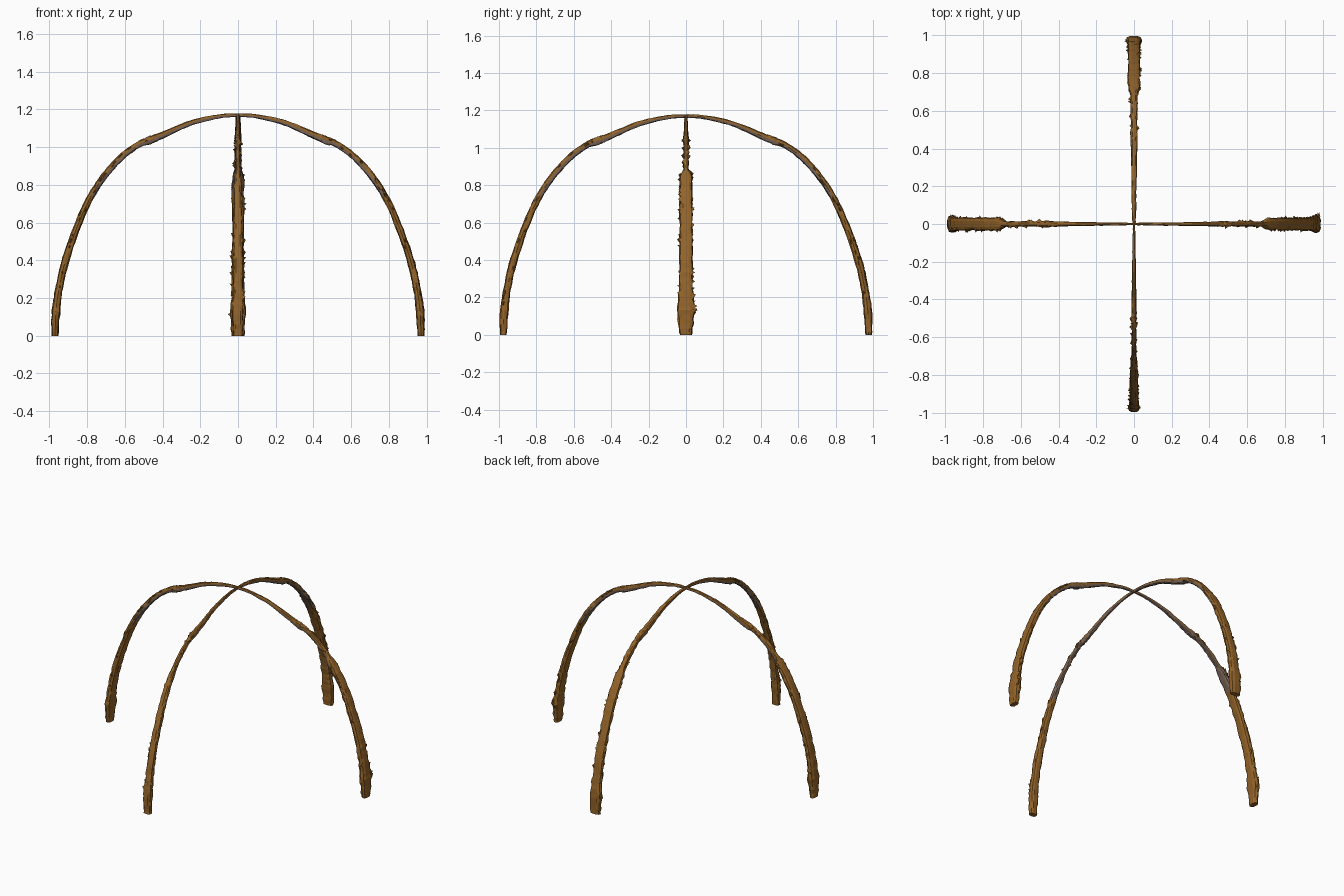
import bpy, bmesh, math, random
from mathutils import Vector

if "Cube" in bpy.data.objects:
    bpy.data.objects.remove(bpy.data.objects["Cube"])

random.seed(4)

def material(name, col):
    m = bpy.data.materials.new(name)
    m.diffuse_color = (*col, 1)
    m.use_nodes = True
    m.node_tree.nodes["Principled BSDF"].inputs["Base Color"].default_value = m.diffuse_color
    return m

BARK = material("brown bark", (0.29, 0.125, 0.022))
WOOD = material("grey brown inner wood", (0.20, 0.135, 0.10))

# arch half: distance from centre, height, half thickness
PATH = [(0, 1.17, .009), (.1, 1.163, .011), (.25, 1.128, .014), (.40, 1.064, .018),
        (.47, 1.036, .022), (.53, 1.012, .016), (.62, .945, .018), (.71, .845, .018),
        (.79, .72, .018), (.86, .56, .019), (.92, .38, .021), (.95, .24, .02),
        (.965, .13, .024), (.97, 0, .018)]

# half width across the arch for each leg, at the same stations
LEGS = {
    "right_leg": ((1, 0), 1.0, [.006, .008, .010, .012, .016, .012, .014, .033, .033, .034, .036, .037, .050, .032]),
    "left_leg": ((-1, 0), 1.0, [.006, .008, .010, .014, .018, .013, .015, .034, .034, .035, .035, .037, .046, .032]),
    "front_leg": ((0, -1), 1.007, [.006, .008, .010, .013, .014, .012, .012, .017, .022, .023, .025, .025, .030, .026]),
    "back_leg": ((0, 1), 1.007, [.008, .012, .014, .017, .020, .016, .019, .031, .033, .033, .033, .034, .042, .034]),
}
SIDES, STEPS = 10, 6

def spline(a, b, c, d, t):
    return 0.5 * (2 * b + (c - a) * t + (2 * a - 5 * b + 4 * c - d) * t * t
                  + (3 * b - a - 3 * c + d) * t ** 3)

def stations(widths):
    n = len(PATH)
    out = []
    for i in range(n - 1):
        for s in range(STEPS):
            t = s / STEPS
            idx = [max(0, i - 1), i, i + 1, min(n - 1, i + 2)]
            d, z = (spline(*[PATH[k][c] for k in idx], t) for c in (0, 1))
            r = PATH[i][2] * (1 - t) + PATH[i + 1][2] * t
            # the wide bark sleeve begins abruptly
            tw = max(0, t * 3 - 2) if i == 6 else t
            out.append((d, z, r, widths[i] * (1 - tw) + widths[i + 1] * tw))
    out.append((*PATH[-1], widths[-1]))
    return out

def build_leg(name, direction, scale, widths):
    out = Vector((*direction, 0))
    side = Vector((-direction[1], direction[0], 0))
    up = Vector((0, 0, 1))
    st = stations(widths)
    bm = bmesh.new()
    rings, frames = [], []
    for i, (d, z, r, w) in enumerate(st):
        a, b = st[max(0, i - 1)], st[min(len(st) - 1, i + 1)]
        tan = (out * (b[0] - a[0]) + up * (b[1] - a[1])).normalized()
        if i == 0:
            tan = out.copy()
        if i == len(st) - 1:
            tan = -up
        normal = side.cross(tan)
        if normal.dot(out * d + up * z) < 0:
            normal.negate()
        centre = out * d * scale + up * z
        frames.append((centre, tan, normal, r, w, z))
        ring = []
        for k in range(SIDES):
            ang = 2 * math.pi * k / SIDES
            c, s = math.cos(ang), math.sin(ang)
            # squarish section with a rough bark surface
            c = math.copysign(abs(c) ** 0.7, c)
            s = math.copysign(abs(s) ** 0.7, s)
            rough = random.uniform(.88, 1.1) if 0 < i < len(st) - 1 else 1
            ring.append(bm.verts.new(centre + side * (w * c * rough) + normal * (r * s * rough)))
        rings.append(ring)
    for i in range(len(rings) - 1):
        for k in range(SIDES):
            k2 = (k + 1) % SIDES
            f = bm.faces.new((rings[i][k], rings[i][k2], rings[i + 1][k2], rings[i + 1][k]))
            # bare wood on the inside of the arch towards the top
            inner = math.sin(2 * math.pi * (k + .5) / SIDES) < -0.2
            f.material_index = 1 if inner and frames[i][5] > 0.75 else 0
    bm.faces.new(rings[0])
    bm.faces.new(rings[-1])
    # ragged bark chips along both edges
    for n in range(34):
        c, tan, normal, r, w, z = frames[random.randrange(26, len(frames) - 5)]
        sgn = random.choice((-1, 1))
        base = c + side * (sgn * w * .8) + normal * random.uniform(-.5, .8) * r
        ln, th = random.uniform(.008, .02), random.uniform(.003, .006)
        tip = base + side * sgn * (w * .2 + random.uniform(.004, .013)) - tan * random.uniform(0, .016)
        q = [bm.verts.new(base + tan * x * ln + normal * y * th)
             for x, y in ((-1, -1), (1, -1), (1, 1), (-1, 1))]
        t = bm.verts.new(tip)
        bm.faces.new(q)
        for k in range(4):
            bm.faces.new((q[k], q[(k + 1) % 4], t))
    bmesh.ops.recalc_face_normals(bm, faces=bm.faces)
    me = bpy.data.meshes.new(name)
    bm.to_mesh(me)
    bm.free()
    me.materials.append(BARK)
    me.materials.append(WOOD)
    bpy.context.collection.objects.link(bpy.data.objects.new(name, me))

for leg, args in LEGS.items():
    build_leg(leg, *args)
